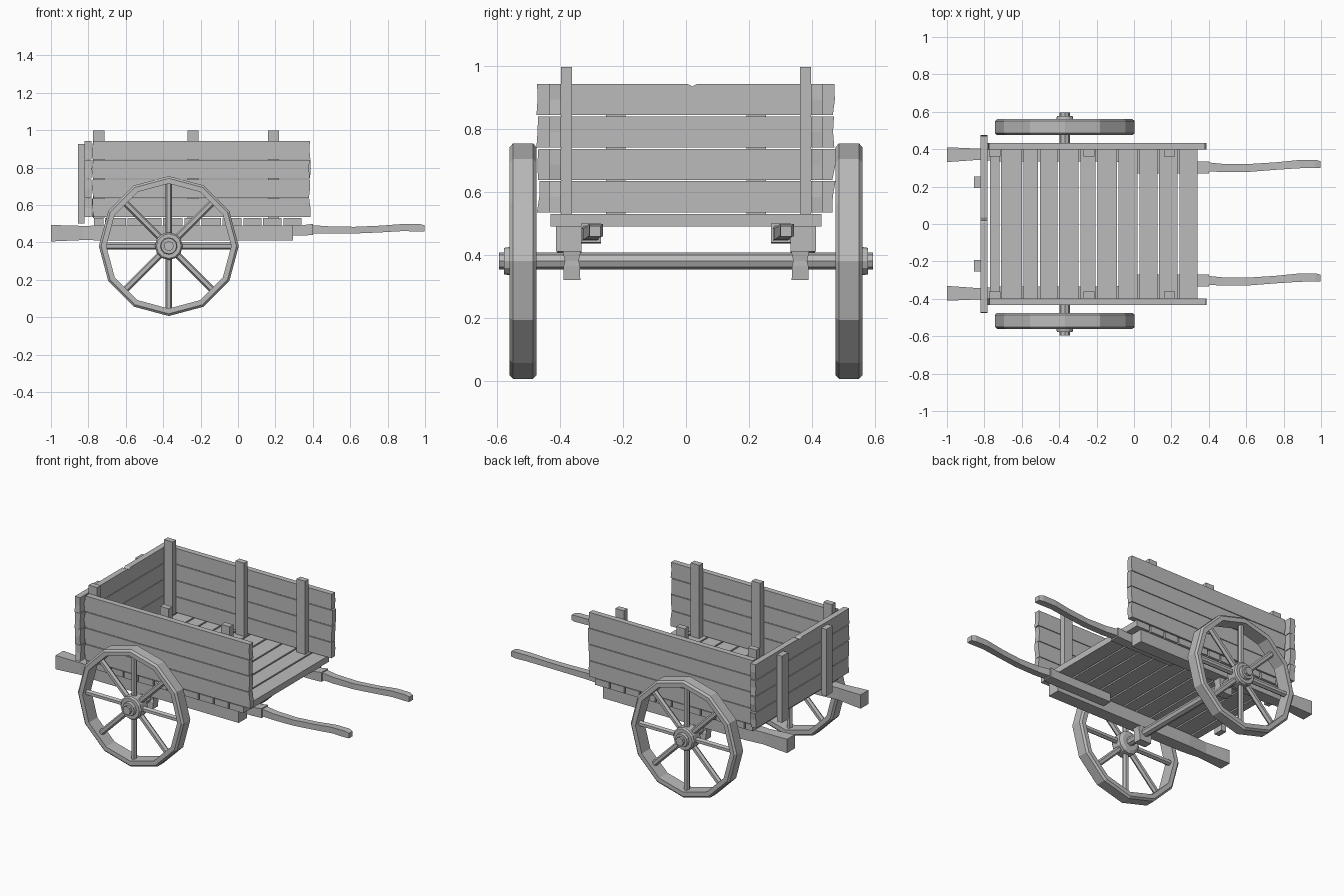
import bpy, bmesh, math, random
from mathutils import Vector, Matrix

random.seed(4)
cube = bpy.data.objects.get("Cube")
if cube:
    bpy.data.objects.remove(cube)

wood = bpy.data.materials.new("grey_wood")
wood.use_nodes = True
GREY = (0.5, 0.5, 0.5, 1)
wood.diffuse_color = GREY
wood.node_tree.nodes["Principled BSDF"].inputs["Base Color"].default_value = GREY


def finish(name, bm):
    bmesh.ops.recalc_face_normals(bm, faces=bm.faces)
    mesh = bpy.data.meshes.new(name)
    bm.to_mesh(mesh)
    bm.free()
    mesh.materials.append(wood)
    obj = bpy.data.objects.new(name, mesh)
    bpy.context.collection.objects.link(obj)
    return obj


def loft(name, rings, closed=False):
    """Skin matching rings of points, capping both ends or joining them."""
    bm = bmesh.new()
    loops = [[bm.verts.new(p) for p in ring] for ring in rings]
    n = len(loops[0])
    pairs = list(zip(loops, loops[1:]))
    if closed:
        pairs.append((loops[-1], loops[0]))
    else:
        bm.faces.new(loops[0])
        bm.faces.new(loops[-1])
    for a, b in pairs:
        for i in range(n):
            j = (i + 1) % n
            bm.faces.new((a[i], a[j], b[j], b[i]))
    return finish(name, bm)


def box(name, x, y, z):
    return loft(name, [[(x[0], b, c) for b, c in ((y[0], z[0]), (y[1], z[0]), (y[1], z[1]), (y[0], z[1]))],
                       [(x[1], b, c) for b, c in ((y[0], z[0]), (y[1], z[0]), (y[1], z[1]), (y[0], z[1]))]])


def beam(name, stations):
    """Rectangular bar along x; each station is x, y, z, half width, half height."""
    return loft(name, [[(x, y - w, z - h), (x, y + w, z - h), (x, y + w, z + h), (x, y - w, z + h)]
                       for x, y, z, w, h in stations])


def lathe(name, profile, seg, closed=False):
    """Turn (radius, y) points around the axle line."""
    rings = []
    for r, y in profile:
        rings.append([(AX + r * math.sin(2 * math.pi * i / seg), y,
                       AZ + r * math.cos(2 * math.pi * i / seg)) for i in range(seg)])
    return loft(name, rings, closed)


def plank(name, span, z, depth, along_x, notch=None):
    """Wall board with slightly ragged ends and an optional nick in its top edge."""
    def wear():
        return random.uniform(-0.006, 0.006)
    mid = (z[0] + z[1]) / 2
    pts = [(span[0] + wear(), z[0]), (span[1] + wear(), z[0]), (span[1] + wear(), mid),
           (span[1] + wear(), z[1])]
    if notch is not None:
        pts += [(notch + 0.015, z[1]), (notch, z[1] - 0.008), (notch - 0.015, z[1])]
    pts += [(span[0] + wear(), z[1]), (span[0] + wear(), mid)]
    if along_x:
        return loft(name, [[(u, d, v) for u, v in pts] for d in depth])
    return loft(name, [[(d, u, v) for u, v in pts] for d in depth])


AX, AZ = -0.37, 0.38

# Floor boards
edges = [-0.775, -0.715, -0.595, -0.507, -0.405, -0.292, -0.2, -0.087, 0.025, 0.13, 0.237, 0.345]
for i, (a, b) in enumerate(zip(edges, edges[1:])):
    box(f"floor_board_{i + 1}", (a + 0.005, b - 0.005), (-0.43, 0.43), (0.49, 0.53))

# Side and tail walls, four boards each
for i in range(4):
    z = (0.535 + 0.103 * i, 0.634 + 0.103 * i)
    for side, s in (("left", 1), ("right", -1)):
        plank(f"{side}_wall_board_{i + 1}", (-0.777, 0.384), z, (s * 0.398, s * 0.434), True)
    plank(f"tail_wall_board_{i + 1}", (-0.47, 0.47), z, (-0.82, -0.783), False,
          0.02 if i == 3 else None)

for side, s in (("left", 1), ("right", -1)):
    # Upright posts inside the walls and battens behind the tail
    for i, x in enumerate((-0.745, -0.24, 0.19)):
        box(f"{side}_post_{i + 1}", (x - 0.03, x + 0.03), (s * 0.362, s * 0.398), (0.53, 0.997))
    box(f"{side}_tail_batten", (-0.856, -0.82), (s * 0.192, s * 0.255), (0.5, 0.925))

    # Chassis rail, flared at the tail
    beam(f"{side}_rail", [(-1, s * 0.371, 0.449, 0.039, 0.044), (-0.97, s * 0.371, 0.449, 0.038, 0.043),
                          (-0.83, s * 0.373, 0.45, 0.03, 0.038), (-0.7, s * 0.373, 0.45, 0.039, 0.04),
                          (0.295, s * 0.373, 0.45, 0.041, 0.04)])

    # Shaft socket under the floor and curved pull shaft
    beam(f"{side}_shaft_socket", [(-0.05, s * 0.302, 0.463, 0.032, 0.027),
                                  (0.335, s * 0.302, 0.463, 0.032, 0.027),
                                  (0.4, s * 0.302, 0.469, 0.032, 0.03)])
    y = 0.307 if s > 0 else -0.3
    beam(f"{side}_pull_shaft", [(0.38, y, 0.47, 0.024, 0.023), (0.48, y - 0.008, 0.466, 0.022, 0.02),
                                (0.62, y - 0.007, 0.465, 0.021, 0.018), (0.76, y + 0.003, 0.471, 0.02, 0.018),
                                (0.88, y + 0.013, 0.479, 0.022, 0.019), (0.97, y + 0.014, 0.478, 0.022, 0.02),
                                (0.998, y + 0.011, 0.475, 0.018, 0.016)])

    # Axle bearing block, waisted in the middle
    loft(f"{side}_axle_bearing",
         [[(AX - w, s * 0.363 - d, z), (AX + w, s * 0.363 - d, z),
           (AX + w, s * 0.363 + d, z), (AX - w, s * 0.363 + d, z)]
          for z, w, d in ((0.32, 0.04, 0.027), (0.365, 0.045, 0.026), (0.38, 0.045, 0.022),
                          (0.412, 0.05, 0.029))])

    # Twelve-sided wheel rim with chamfered edges
    lathe(f"{side}_wheel_rim", [(0.334, s * 0.475), (0.362, s * 0.475), (0.374, s * 0.486),
                                (0.374, s * 0.55), (0.362, s * 0.561), (0.334, s * 0.561)], 12, True)
    # Stepped hub
    lathe(f"{side}_wheel_hub", [(0.055, s * 0.475), (0.074, s * 0.485), (0.074, s * 0.55),
                                (0.066, s * 0.56), (0.045, s * 0.56), (0.042, s * 0.578)], 12)
    # Eight spokes
    for i in range(8):
        a = math.pi * i / 4
        out = Vector((math.sin(a), 0, math.cos(a)))
        turn = Matrix.Rotation(a, 3, 'Y')
        rings = []
        for r in (0.06, 0.345):
            centre = Vector((AX, s * 0.518, AZ)) + out * r
            rings.append([centre + turn @ Vector((0.018 * math.cos(k * math.pi / 3),
                                                  0.018 * math.sin(k * math.pi / 3), 0))
                          for k in range(6)])
        loft(f"{side}_spoke_{i + 1}", rings)

# Axle through both wheels
lathe("axle", [(0.027, -0.595), (0.027, 0.595)], 8)
